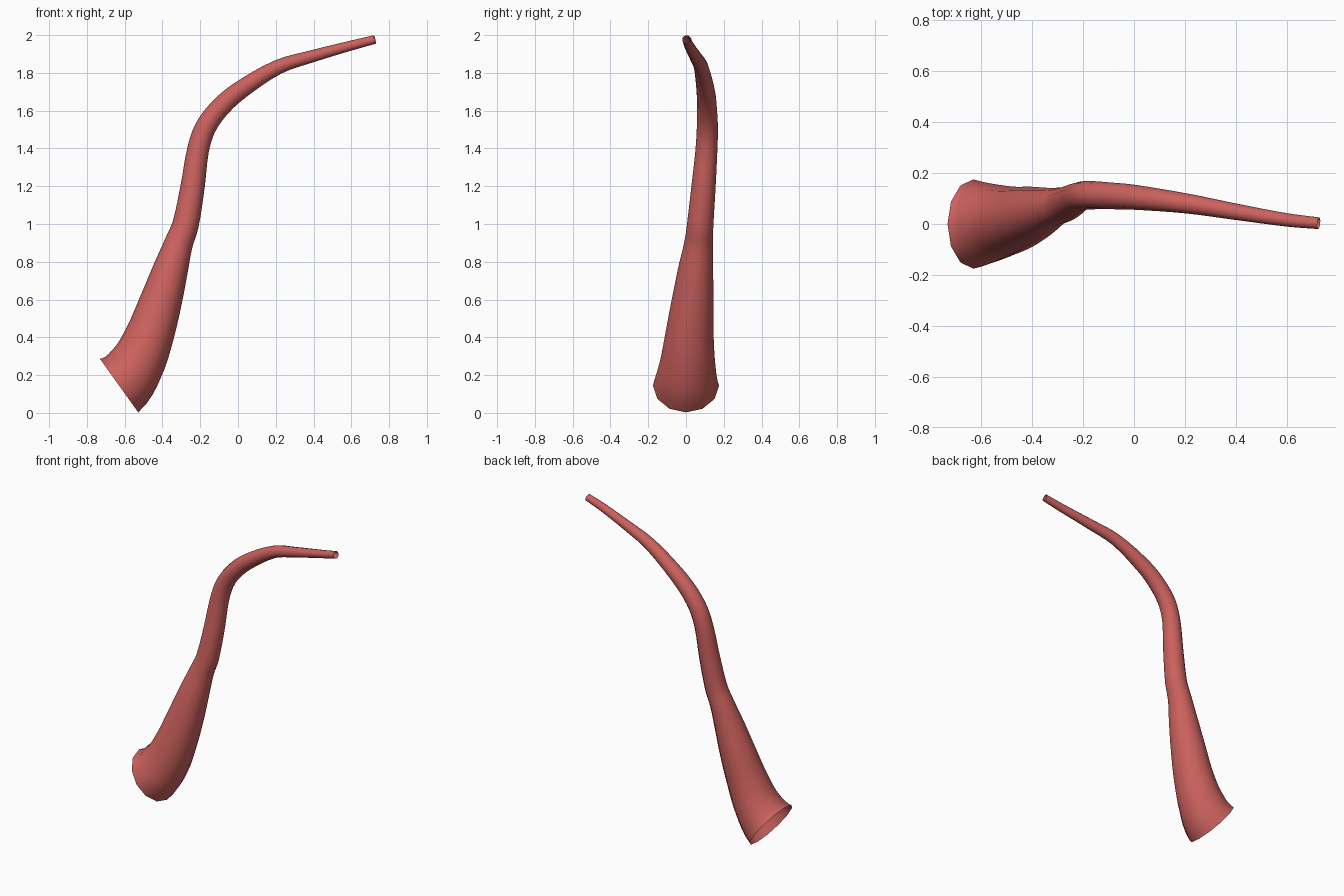
import bpy, bmesh, math
from mathutils import Vector

if "Cube" in bpy.data.objects:
    bpy.data.objects.remove(bpy.data.objects["Cube"])

SIDES = 12      # sides of the tube
STEPS = 4       # rings between two stations

# Stations along the horn, mouth to tip: x, y, z, radius
STATIONS = [Vector(s) for s in (
    (-0.63, 0.0, 0.145, 0.175), (-0.537, 0.008, 0.258, 0.148),
    (-0.47, 0.018, 0.405, 0.129), (-0.41, 0.035, 0.585, 0.112),
    (-0.36, 0.05, 0.75, 0.094), (-0.315, 0.066, 0.895, 0.076),
    (-0.278, 0.075, 0.995, 0.070), (-0.24, 0.093, 1.2, 0.064),
    (-0.212, 0.108, 1.39, 0.058), (-0.175, 0.113, 1.505, 0.056),
    (-0.105, 0.111, 1.605, 0.053), (0.0, 0.105, 1.70, 0.049),
    (0.21, 0.08, 1.83, 0.039), (0.4, 0.048, 1.89, 0.032),
    (0.6, 0.016, 1.945, 0.026), (0.725, 0.003, 1.977, 0.023))]


def spline(pts, steps):
    """Smooth path through the stations, with a tangent at every sample."""
    n = len(pts)
    slope = [(pts[min(i + 1, n - 1)] - pts[max(i - 1, 0)]) /
             ((pts[min(i + 1, n - 1)] - pts[i]).length +
              (pts[i] - pts[max(i - 1, 0)]).length) for i in range(n)]
    # the mouth opens sideways and down
    slope[0] = Vector((0.81, 0.0, 0.58, slope[0][3]))
    out = []
    for i in range(n - 1):
        a, b = pts[i], pts[i + 1]
        d = (b - a).length
        ma, mb = slope[i] * d, slope[i + 1] * d
        for k in range(steps + (i == n - 2)):
            t = k / steps
            p = (a * (2*t**3 - 3*t*t + 1) + ma * (t**3 - 2*t*t + t)
                 + b * (3*t*t - 2*t**3) + mb * (t**3 - t*t))
            v = (a * (6*t*t - 6*t) + ma * (3*t*t - 4*t + 1)
                 + b * (6*t - 6*t*t) + mb * (3*t*t - 2*t))
            out.append((p.xyz, p[3], v.xyz.normalized()))
    return out


# Horn tube, open at both ends
bm = bmesh.new()
rings = []
for centre, radius, tangent in spline(STATIONS, STEPS):
    normal = tangent.cross(Vector((0, 1, 0))).normalized()
    side = normal.cross(tangent)
    rings.append([bm.verts.new(centre + radius * (
        normal * math.cos(math.tau * j / SIDES) +
        side * math.sin(math.tau * j / SIDES))) for j in range(SIDES)])
for lower, upper in zip(rings, rings[1:]):
    for j in range(SIDES):
        k = (j + 1) % SIDES
        bm.faces.new((lower[j], lower[k], upper[k], upper[j])).smooth = True
bmesh.ops.recalc_face_normals(bm, faces=bm.faces)
# make sure the outside faces out
f = min(bm.faces, key=lambda q: q.calc_center_median().y)
if f.normal.y > 0:
    bmesh.ops.reverse_faces(bm, faces=bm.faces)

mesh = bpy.data.meshes.new("horn")
bm.to_mesh(mesh)
bm.free()
horn = bpy.data.objects.new("horn", mesh)
bpy.context.collection.objects.link(horn)

red = bpy.data.materials.new("soft red")
red.diffuse_color = (0.6, 0.12, 0.11, 1.0)
red.use_nodes = True
red.node_tree.nodes["Principled BSDF"].inputs["Base Color"].default_value = red.diffuse_color
mesh.materials.append(red)
